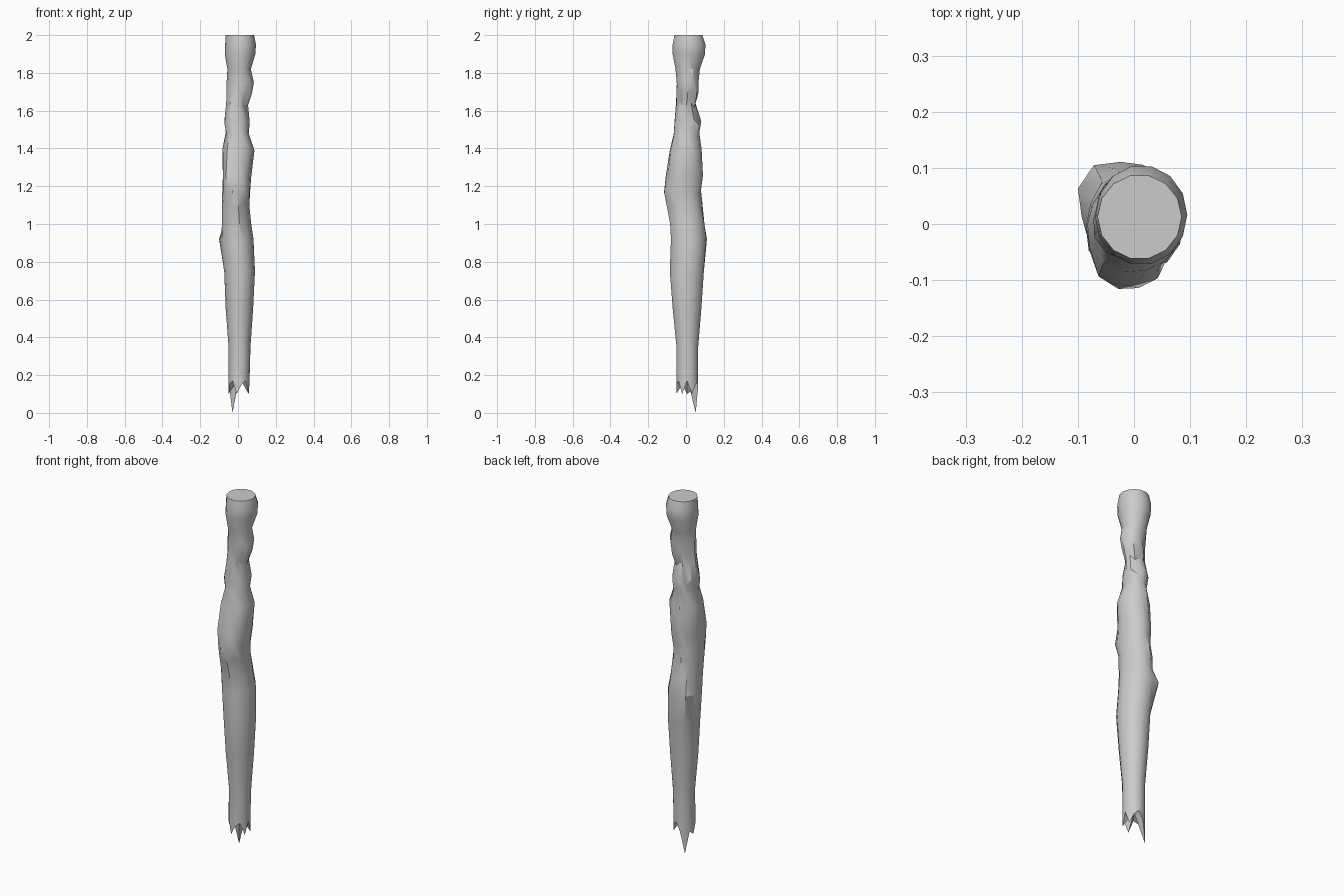
import bpy, bmesh, math

SIDES = 14

old = bpy.data.objects.get("Cube")
if old:
    bpy.data.objects.remove(old, do_unlink=True)


def grey_material(name, value):
    mat = bpy.data.materials.new(name)
    mat.use_nodes = True
    colour = (value, value, value, 1)
    mat.diffuse_color = colour
    mat.node_tree.nodes["Principled BSDF"].inputs["Base Color"].default_value = colour
    return mat


# Trunk outline in hundredths: height, left and right x, front and back y
outline = [
    (200, -6.5, 8.5, -6.3, 8.8), (195, -6.8, 9.5, -7.3, 10.5), (190, -7, 9.2, -7.3, 10.3),
    (182, -5.6, 6.8, -5.7, 7.5), (175, -6, 8.4, -5, 6.8), (169, -6, 7.4, -5.2, 7),
    (163, -6.3, 5.5, -5.5, 6), (154, -7, 6.2, -6.2, 8.3), (148, -6.4, 5.7, -6.6, 7.2),
    (139, -8.3, 8.7, -8.5, 8.5), (125, -8, 7, -10, 9.2), (117, -8.3, 6.4, -11, 8.2),
    (110, -8.8, 6, -10.2, 9.3), (100, -8.8, 7, -9, 10), (92, -9, 8.2, -8.2, 10.8),
    (75, -7.3, 9, -8.8, 9.7), (55, -6.5, 8, -7.2, 8.3), (35, -5, 6.6, -5.2, 6.6),
    (20, -5, 6.2, -5.3, 6.4),
]

# Knots and carved notches in hundredths: height, direction in degrees, push outward
knots = [
    (170, 135, -2), (163, 320, -1.5), (163, 80, -1), (159, 135, -2), (154, 215, 1),
    (145, 135, -1.2), (139, 225, 1), (125, 235, 2), (117, 250, 1), (117, 310, 1),
    (110, 75, -1), (92, 140, 3), (104, 160, -1.5), (100, 255, -1),
]


def push(z, angle):
    total = 0
    for height, direction, amount in knots:
        turn = abs((angle - direction + 180) % 360 - 180)
        total += amount * max(0, 1 - turn / 45) * max(0, 1 - abs(z - height) / 8)
    return total


def ring(bm, row, lift):
    z, left, right, front, back = row
    verts = []
    for i in range(SIDES):
        angle = math.tau * i / SIDES
        grow = push(z, math.degrees(angle))
        x = (left + right) / 2 + ((right - left) / 2 + grow) * math.cos(angle)
        y = (front + back) / 2 + ((back - front) / 2 + grow) * math.sin(angle)
        verts.append(bm.verts.new((x / 100, y / 100, (z + lift(i)) / 100)))
    return verts


def bridge(bm, upper, lower):
    for i in range(SIDES):
        j = (i + 1) % SIDES
        bm.faces.new((upper[i], lower[i], lower[j], upper[j]))


def splinter(i):
    # One long spike at the back left, short teeth elsewhere
    if i == 5:
        return -20
    if i in (4, 6):
        return -8
    return -10 if i % 3 == 1 else -5 if i % 3 == 2 else -3


def stagger(i):
    return 1.5 * math.sin(i * 2.2)


bm = bmesh.new()
rings = [ring(bm, row, stagger if 100 < row[0] < 180 else lambda i: 0) for row in outline]
rings.append(ring(bm, outline[-1], splinter))
for upper, lower in zip(rings, rings[1:]):
    bridge(bm, upper, lower)
bm.faces.new(rings[0])

# Hollow broken end
heart = bm.verts.new((0.005, 0.005, 0.19))
for i in range(SIDES):
    bm.faces.new((rings[-1][(i + 1) % SIDES], rings[-1][i], heart))

bmesh.ops.recalc_face_normals(bm, faces=bm.faces[:])
mesh = bpy.data.meshes.new("broken_shaft")
bm.to_mesh(mesh)
bm.free()
shaft = bpy.data.objects.new("broken_shaft", mesh)
bpy.context.collection.objects.link(shaft)
mesh.materials.append(grey_material("grey_wood", 0.6))

bpy.context.view_layer.objects.active = shaft
shaft.select_set(True)
bpy.ops.object.shade_smooth_by_angle(angle=math.radians(30))
